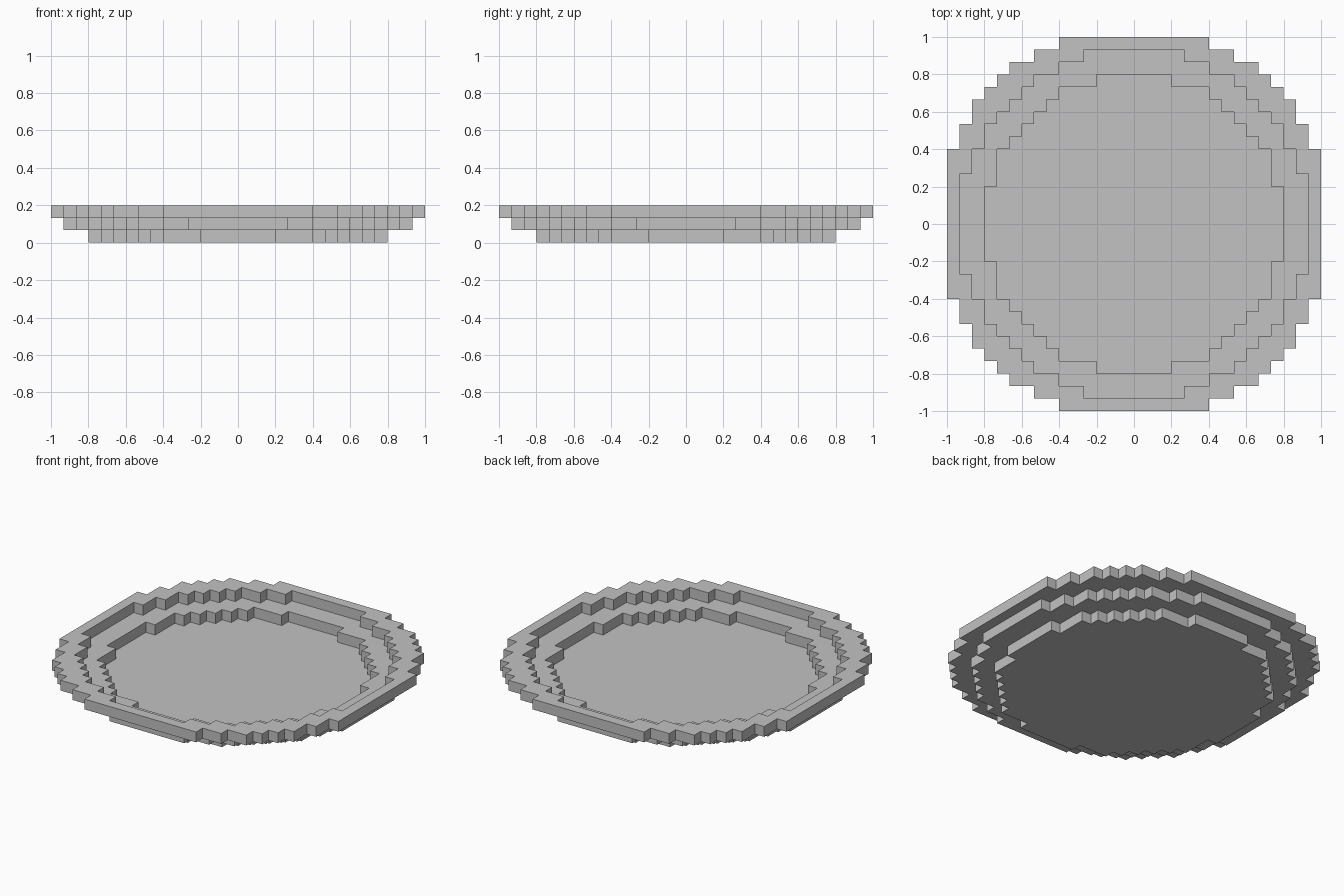
import bpy
import bmesh

cube = bpy.data.objects.get("Cube")
if cube:
    bpy.data.objects.remove(cube, do_unlink=True)

UNIT = 1 / 15  # one block

# Stepped round outlines: outer corners of one quadrant, in blocks
RIM = [(15, 6), (14, 8), (13, 10), (12, 11), (11, 12), (10, 13), (8, 14), (6, 15)]
MIDDLE = [(14, 4), (13, 6), (12, 8), (11, 9), (10, 10), (9, 11), (8, 12), (6, 13), (4, 14)]
FLOOR = [(12, 3), (11, 6), (10, 7), (9, 8), (8, 9), (7, 10), (6, 11), (3, 12)]

grey = bpy.data.materials.new("plain grey")
grey.use_nodes = True
colour = (0.54, 0.54, 0.54, 1)
grey.diffuse_color = colour
grey.node_tree.nodes["Principled BSDF"].inputs["Base Color"].default_value = colour


def outline(corners):
    """Full stepped loop, made by turning one quadrant four times."""
    quarter = []
    for i, (x, y) in enumerate(corners):
        quarter.append((x, y))
        if i + 1 < len(corners):
            quarter.append((corners[i + 1][0], y))
    loop = []
    for _ in range(4):
        loop += quarter
        quarter = [(-y, x) for x, y in quarter]
    return loop


def layer(name, level, outer, inner=None):
    """One block-high slab, with an optional stepped opening."""
    bm = bmesh.new()
    edges = []
    for corners in filter(None, (outer, inner)):
        verts = [bm.verts.new((x * UNIT, y * UNIT, level * UNIT))
                 for x, y in outline(corners)]
        edges += [bm.edges.new((verts[i - 1], verts[i])) for i in range(len(verts))]
    bmesh.ops.triangle_fill(bm, edges=edges, use_beauty=True, normal=(0, 0, 1))
    raised = bmesh.ops.extrude_face_region(bm, geom=bm.faces[:], use_keep_orig=True)
    top = [g for g in raised["geom"] if isinstance(g, bmesh.types.BMVert)]
    bmesh.ops.translate(bm, verts=top, vec=(0, 0, UNIT))
    bmesh.ops.recalc_face_normals(bm, faces=bm.faces[:])
    mesh = bpy.data.meshes.new(name)
    bm.to_mesh(mesh)
    bm.free()
    mesh.materials.append(grey)
    obj = bpy.data.objects.new(name, mesh)
    bpy.context.collection.objects.link(obj)


# Shallow dish: solid floor, then two widening rings
layer("dish_floor", 0, FLOOR)
layer("middle_ring", 1, MIDDLE, FLOOR)
layer("rim_ring", 2, RIM, MIDDLE)
